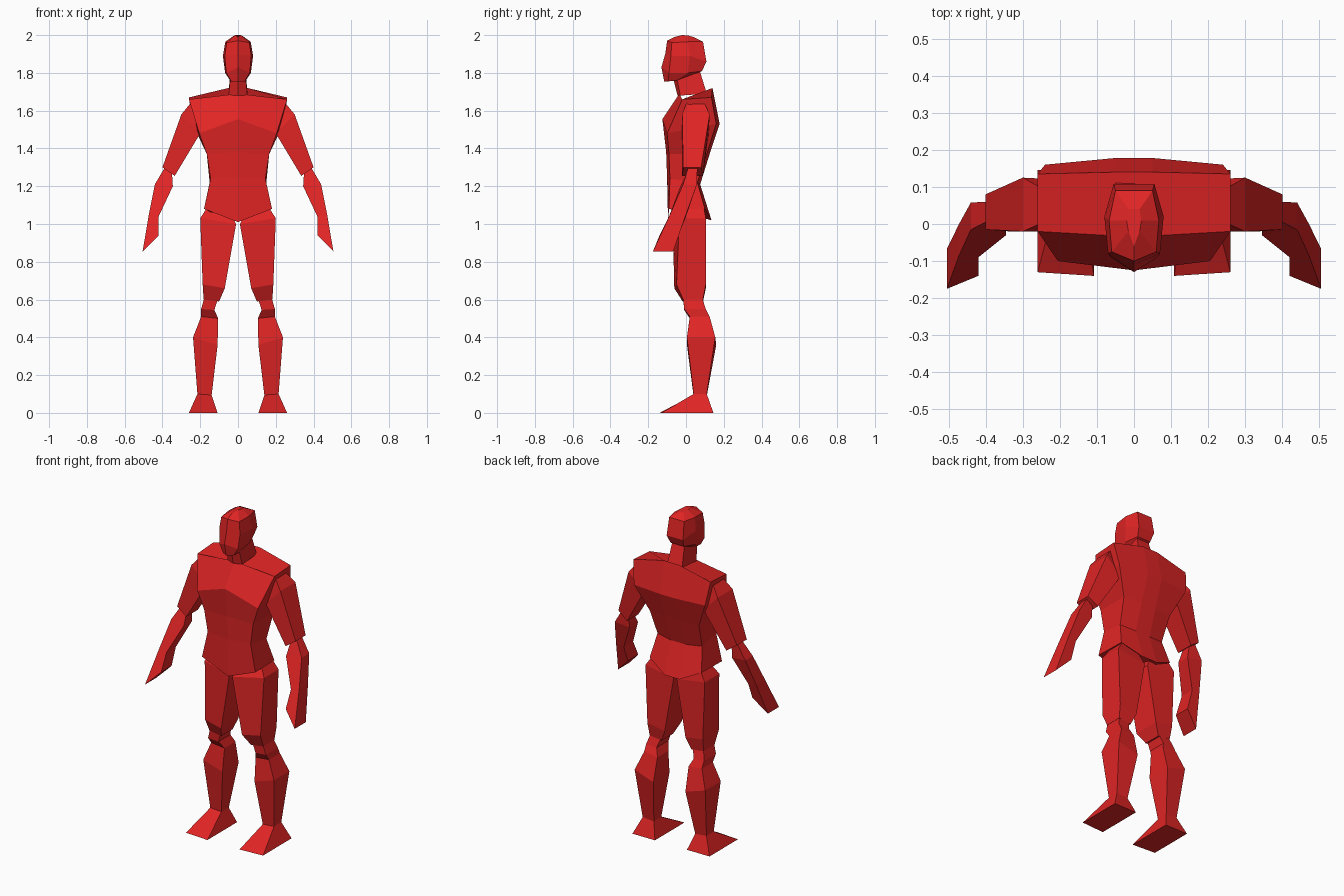
import bpy
import bmesh

red = bpy.data.materials.new("red")
red.diffuse_color = (0.75, 0.018, 0.018, 1)


def loft(name, rings):
    """Skin closed rings of equal point count and cap both ends."""
    bm = bmesh.new()
    rows = [[bm.verts.new(p) for p in ring] for ring in rings]
    n = len(rows[0])
    for a, b in zip(rows, rows[1:]):
        for i in range(n):
            j = (i + 1) % n
            bm.faces.new((a[i], a[j], b[j], b[i]))
    bm.faces.new(rows[0])
    bm.faces.new(rows[-1])
    bmesh.ops.recalc_face_normals(bm, faces=bm.faces)
    mesh = bpy.data.meshes.new(name)
    bm.to_mesh(mesh)
    bm.free()
    mesh.materials.append(red)
    obj = bpy.data.objects.new(name, mesh)
    bpy.context.collection.objects.link(obj)


def body(name, halves):
    """Loft half rings (front centre to back) mirrored across x."""
    loft(name, [h + [(-x, y, z) for x, y, z in reversed(h) if x > 0] for h in halves])


def limb(name, rings):
    """Loft four-sided rings given as inner and outer edges (x, z, front y, back y)."""
    for side, s in (("left", 1), ("right", -1)):
        loft(side + "_" + name, [
            [(s * xi, fi, zi), (s * xo, fo, zo), (s * xo, bo, zo), (s * xi, bi, zi)]
            for (xi, zi, fi, bi), (xo, zo, fo, bo) in rings])


# Torso: shoulders, chest, ribs, waist, hips
body("torso", [
    [(0, -.035, 1.69), (.26, -.02, 1.66), (.26, .135, 1.67), (.05, .14, 1.72)],
    [(0, -.125, 1.555), (.205, -.10, 1.48), (.24, .16, 1.53), (.05, .178, 1.53)],
    [(0, -.105, 1.38), (.165, -.09, 1.37), (.165, .11, 1.37), (.05, .125, 1.37)],
    [(0, -.10, 1.24), (.145, -.085, 1.24), (.15, .06, 1.22), (.05, .075, 1.21)],
    [(0, -.095, 1.01), (.18, -.09, 1.08), (.175, .10, 1.08), (.05, .135, 1.02)],
])

# Neck
body("neck", [
    [(0, -.07, 1.78), (.04, -.05, 1.78), (.04, .07, 1.82)],
    [(0, -.045, 1.68), (.05, -.03, 1.68), (.05, .11, 1.69)],
])

# Head: crown, brow, cheeks, jaw
body("head", [
    [(0, -.06, 1.99), (.015, -.02, 2.0), (.02, .01, 1.998), (.015, .04, 1.99)],
    [(0, -.10, 1.97), (.06, -.075, 1.96), (.067, .01, 1.965), (.05, .09, 1.965)],
    [(0, -.11, 1.90), (.07, -.08, 1.89), (.08, .02, 1.89), (.055, .108, 1.86)],
    [(0, -.13, 1.83), (.062, -.09, 1.80), (.068, .01, 1.80), (.045, .085, 1.81)],
    [(0, -.115, 1.755), (.035, -.095, 1.755), (.042, -.05, 1.76), (.03, .05, 1.79)],
])

# Arms
limb("upper_arm", [
    [(.20, 1.60, .0, .10), (.255, 1.635, .0, .10)],
    [(.20, 1.48, -.02, .12), (.30, 1.58, -.02, .125)],
    [(.335, 1.255, -.02, .09), (.40, 1.30, -.015, .08)],
])
limb("forearm_and_hand", [
    [(.35, 1.28, .01, .06), (.39, 1.295, .01, .06)],
    [(.345, 1.20, -.03, .05), (.44, 1.21, -.015, .058)],
    [(.42, 1.04, -.09, .0), (.472, 1.05, -.085, .0)],
    [(.42, .94, -.14, -.04), (.505, .855, -.175, -.068)],
])

# Legs
limb("thigh", [
    [(.04, 1.06, -.02, .09), (.165, 1.085, -.01, .095)],
    [(.01, 1.0, -.07, .105), (.20, 1.03, -.035, .105)],
    [(.07, .66, -.062, .105), (.187, .68, -.05, .105)],
    [(.10, .59, -.018, .09), (.182, .60, -.015, .09)],
])
limb("lower_leg", [
    [(.105, .61, -.015, .085), (.178, .61, -.015, .085)],
    [(.125, .545, -.01, .105), (.195, .55, -.01, .105)],
    [(.105, .50, .02, .125), (.195, .51, .02, .125)],
    [(.108, .36, .005, .16), (.238, .40, .005, .155)],
    [(.14, .09, .04, .11), (.215, .10, .04, .11)],
])
limb("foot", [
    [(.14, .095, .04, .11), (.215, .10, .04, .11)],
    [(.108, 0, -.14, .145), (.26, 0, -.13, .145)],
])
